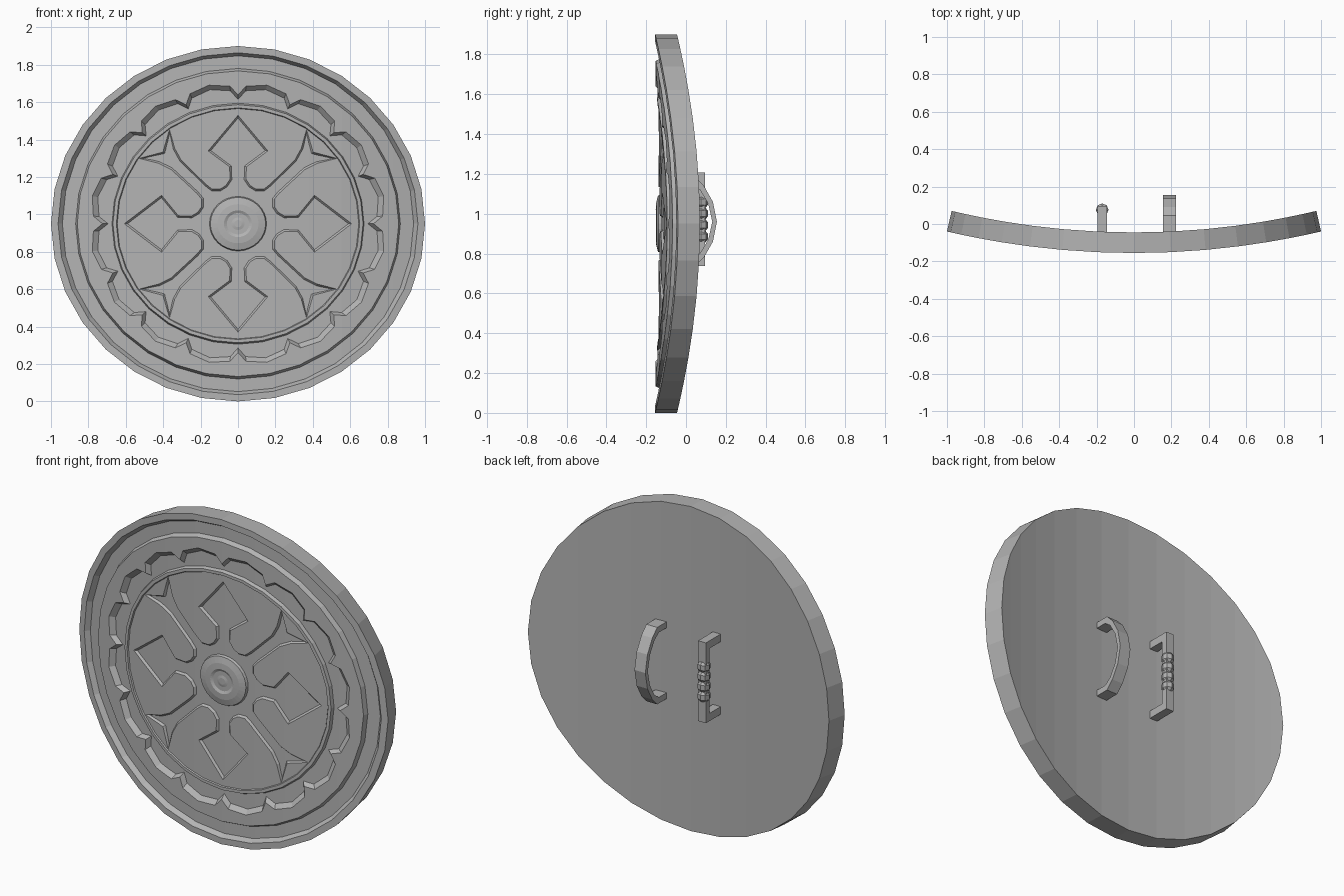
import bpy, bmesh, math
from mathutils import Vector

cube = bpy.data.objects.get("Cube")
if cube:
    bpy.data.objects.remove(cube, do_unlink=True)

steel = bpy.data.materials.new("grey steel")
steel.use_nodes = True
GREY = (0.45, 0.45, 0.45, 1)
steel.diffuse_color = GREY
steel.node_tree.nodes["Principled BSDF"].inputs["Base Color"].default_value = GREY

HALF_H = 0.95       # vertical radius; the horizontal radius is 1
FRONT_Y = -0.155    # foremost surface at the middle
BEND_R = 4.4        # radius of the sideways curve
FLOOR = 0.028       # depth of the sunken surface
SEAT = 0.032        # hidden undersides sit just below the floor
CUTS = [math.sin(k * math.pi / 16) for k in range(-8, 9)]


def sag(x):
    """Set-back of the curved face, straight between the panel lines."""
    arc = lambda t: BEND_R - math.sqrt(BEND_R ** 2 - t * t)
    for a, b in zip(CUTS, CUTS[1:]):
        if x <= b + 1e-6:
            f = (x - a) / (b - a)
            return arc(a) * (1 - f) + arc(b) * f
    return arc(1)


def finish(bm, name):
    bmesh.ops.recalc_face_normals(bm, faces=bm.faces[:])
    mesh = bpy.data.meshes.new(name)
    bm.to_mesh(mesh)
    bm.free()
    mesh.materials.append(steel)
    ob = bpy.data.objects.new(name, mesh)
    bpy.context.collection.objects.link(ob)
    return ob


def bridge(bm, a, b):
    n = len(a)
    for i in range(n):
        j = (i + 1) % n
        bm.faces.new((a[i], a[j], b[j], b[i]))


def relief(name, chains, caps):
    """Chains are stacks of (outline, depth); caps fill between the named rows."""
    bm = bmesh.new()
    rows = []
    for chain in chains:
        row = [[bm.verts.new((p[0], d, p[1])) for p in loop] for loop, d in chain]
        for a, b in zip(row, row[1:]):
            bridge(bm, a, b)
        rows.append(row)
    for cap in caps:
        edges = []
        for c, r in cap:
            loop = rows[c][r]
            for i, v in enumerate(loop):
                w = loop[(i + 1) % len(loop)]
                edges.append(bm.edges.get((v, w)) or bm.edges.new((v, w)))
        bmesh.ops.triangle_fill(bm, edges=edges, use_beauty=True, normal=(0, -1, 0))
    for x in CUTS[1:-1]:
        bmesh.ops.bisect_plane(bm, geom=bm.verts[:] + bm.edges[:] + bm.faces[:],
                               dist=1e-5, plane_co=(x, 0, 0), plane_no=(1, 0, 0))
    for v in bm.verts:
        x, d, z = v.co
        v.co = (x * (1 - d / BEND_R), FRONT_Y + d + sag(x), HALF_H * (1 + z))
    return finish(bm, name)


def circle(r, n=32):
    return [Vector((r * math.sin(i * math.tau / n), r * math.cos(i * math.tau / n)))
            for i in range(n)]


def inset(loop, dist):
    """Move a clockwise outline inward with limited mitres."""
    out = []
    for i, p in enumerate(loop):
        a = (p - loop[i - 1]).normalized()
        b = (loop[(i + 1) % len(loop)] - p).normalized()
        na, nb = Vector((a.y, -a.x)), Vector((b.y, -b.x))
        m = (na + nb).normalized()
        out.append(p + m * dist / max(m.dot(na), 0.45))
    return out


def scallops(shift):
    loop = []
    for k in range(16):
        for f, r in ((0, 0.705), (0.14, 0.755), (0.5, 0.775), (0.86, 0.755)):
            a = (k + f) * math.tau / 16
            loop.append(Vector((math.sin(a), math.cos(a))) * (r + shift))
    return loop


def star():
    """Eight arms: four pointed heads and four forked tails."""
    head = [(0.61, 0), (0.41, 0.16), (0.32, 0.045), (0.25, 0.043),
            (0.215, 0.065), (0.195, 0.096), (0.195, 0.139)]
    tail = [(0.28, 0.035), (0.47, 0.038), (0.54, 0.06), (0.635, 0.115), (0.57, 0)]
    c = math.sqrt(0.5)
    half = [Vector((v, u)) for u, v in head]
    half += [Vector(((u - v) * c, (u + v) * c)) for u, v in tail]
    quarter = half + [Vector((p.y, p.x)) for p in half[-2:0:-1]]
    loop = []
    for k in range(4):
        s, co = math.sin(k * math.pi / 2), math.cos(k * math.pi / 2)
        loop += [Vector((p.x * co + p.y * s, p.y * co - p.x * s)) for p in quarter]
    return loop


# Curved body with its raised outer rim
relief("shield_body",
       [[(circle(1), 0.11), (circle(1), 0), (circle(0.962), 0), (circle(0.945), FLOOR)]],
       [[(0, 0)], [(0, 3)]])

# Raised band with a scalloped inner edge
relief("scalloped_band",
       [[(circle(0.876), SEAT), (circle(0.86), 0.003)],
        [(scallops(-0.01), SEAT), (scallops(0.02), 0.003)]],
       [[(0, 1), (1, 1)], [(0, 0), (1, 0)]])

# Thin ridge around the middle field
relief("inner_ridge",
       [[(circle(0.68), SEAT), (circle(0.67), 0.009), (circle(0.652), 0.009),
         (circle(0.642), SEAT), (circle(0.68), SEAT)]], [])

# Middle field with a sunken star
opening = star()
relief("star_field",
       [[(circle(0.648), SEAT), (circle(0.648), 0.016)],
        [(inset(opening, 0.013), SEAT), (opening, 0.016)]],
       [[(0, 1), (1, 1)], [(0, 0), (1, 0)]])

# Domed centre boss with a dimple
boss_rows = [(0.155, SEAT), (0.148, 0.014), (0.11, 0.005), (0.075, 0.003),
             (0.06, 0.01), (0.035, 0.01), (0.02, 0.007)]
relief("centre_boss", [[(circle(r), d) for r, d in boss_rows]], [[(0, 0)], [(0, 6)]])


def extrude_profile(name, outer, inner, x, width, mid_z):
    """Bar swept through mirrored (y, height) paths, given as outer and inner edges."""
    mirror = lambda pts: pts + [(y, -h) for y, h in reversed(pts) if h]
    bm = bmesh.new()
    rails = [[bm.verts.new((x + s * width / 2, y, mid_z + h)) for y, h in mirror(path)]
             for path, s in ((outer, -1), (outer, 1), (inner, 1), (inner, -1))]
    for a, b in zip(rails, rails[1:] + rails[:1]):
        for i in range(len(a) - 1):
            bm.faces.new((a[i], a[i + 1], b[i + 1], b[i]))
    for end in (0, -1):
        bm.faces.new([r[end] for r in rails])
    return finish(bm, name)


# Arched arm strap on the back
extrude_profile("arm_strap",
                [(-0.06, 0.225), (0.045, 0.225), (0.09, 0.18), (0.135, 0.1), (0.155, 0)],
                [(-0.06, 0.19), (0.03, 0.19), (0.07, 0.16), (0.112, 0.09), (0.132, 0)],
                0.19, 0.07, 0.96)

# Square hand grip on the back
GRIP_X, GRIP_Z = -0.17, 0.972
extrude_profile("hand_grip", [(-0.06, 0.235), (0.095, 0.235)],
                [(-0.06, 0.19), (0.06, 0.19)], GRIP_X, 0.05, GRIP_Z)

# Row of swellings along the grip
bm = bmesh.new()
COUNT, STEP = 4, 0.058
stack = []
for k in range(COUNT):
    base = GRIP_Z + (k - COUNT / 2) * STEP
    for f, r in ((0, 0.022), (0.25, 0.034), (0.75, 0.034)):
        stack.append((base + f * STEP, r))
stack.append((GRIP_Z + COUNT / 2 * STEP, 0.022))
rings = [[bm.verts.new((GRIP_X + p.x, 0.076 + p.y, z)) for p in circle(r, 8)]
         for z, r in stack]
for a, b in zip(rings, rings[1:]):
    bridge(bm, a, b)
bm.faces.new(rings[0])
bm.faces.new(rings[-1])
finish(bm, "grip_swellings")
